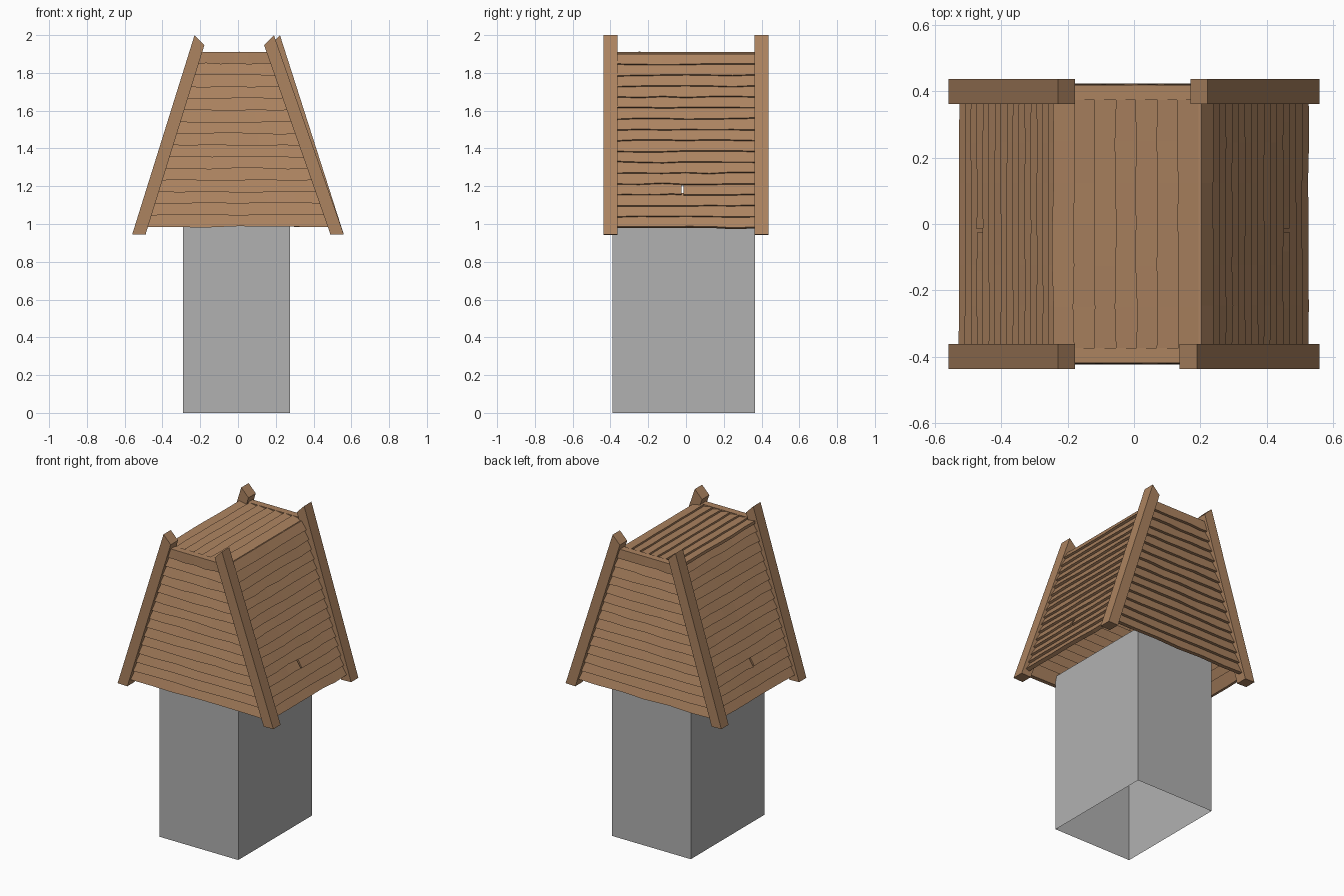
import bpy, bmesh, math, random
from mathutils import Vector as V

if "Cube" in bpy.data.objects:
    bpy.data.objects.remove(bpy.data.objects["Cube"])

random.seed(4)


def material(name, rgb):
    m = bpy.data.materials.new(name)
    m.diffuse_color = (*rgb, 1)
    m.use_nodes = True
    m.node_tree.nodes["Principled BSDF"].inputs["Base Color"].default_value = m.diffuse_color
    return m


WOOD = material("brown wood", (0.413, 0.227, 0.117))
STONE = material("plain grey", (0.44, 0.44, 0.44))


def finish(name, bm, mat):
    bmesh.ops.recalc_face_normals(bm, faces=bm.faces)
    me = bpy.data.meshes.new(name)
    bm.to_mesh(me)
    bm.free()
    me.materials.append(mat)
    ob = bpy.data.objects.new(name, me)
    bpy.context.collection.objects.link(ob)
    return ob


def loft(bm, rings):
    """Closed solid through a list of four-point rings."""
    vs = [[bm.verts.new(p) for p in r] for r in rings]
    for a, b in zip(vs, vs[1:]):
        for i in range(4):
            j = (i + 1) % 4
            bm.faces.new((a[i], a[j], b[j], b[i]))
    bm.faces.new(vs[0])
    bm.faces.new(vs[-1])


def plank(bm, org, along, out, up, lo, hi, h, lap, thick, wob=0.004):
    """Lapped board: lo / hi are its (start, end) along the lower / upper edge."""
    rings = []
    n = 6
    for k in range(n + 1):
        t = k / n
        a = along * (lo[0] + (lo[1] - lo[0]) * t)
        b = along * (hi[0] + (hi[1] - hi[0]) * t)
        d = up * random.uniform(-wob, wob)
        e = out * random.uniform(-wob, 0) * 0.6
        p, q = org + a + d + e, org + b + up * h - out * lap
        rings.append((p, q, q - out * thick, p - out * thick))
    loft(bm, rings)


Z0, Z1 = 0.945, 2.0          # beam ends
P0, P1 = 0.985, 1.91         # boarded height
BOT = 0.56                   # outer beam foot
TOP = {(-1, -1): 0.23, (-1, 1): 0.23, (1, -1): 0.19, (1, 1): 0.222}


def edge(top, z):
    """Distance of the outer beam edge from the middle at height z."""
    return BOT + (top - BOT) * (z - Z0) / (Z1 - Z0)


# hollow pedestal, open underneath
bm = bmesh.new()
bmesh.ops.create_cube(bm, size=1)
for v in bm.verts:
    v.co = V((-0.0075 + v.co.x * 0.565, -0.0125 + v.co.y * 0.755, (v.co.z + 0.5) * 1.04))
low = [f for f in bm.faces if f.calc_center_median().z < 0.01]
finish("pedestal", bm, STONE)
ped = bpy.data.objects["pedestal"].data
bm = bmesh.new()
bm.from_mesh(ped)
bmesh.ops.delete(bm, geom=[f for f in bm.faces if f.calc_center_median().z < 0.01],
                 context='FACES_ONLY')
bm.to_mesh(ped)
bm.free()

# four leaning corner beams
for (sx, sy), top in TOP.items():
    bm = bmesh.new()
    prof = [(BOT, Z0), (BOT - 0.07, Z0 - 0.002), (top - 0.052, Z1 - 0.053), (top, Z1)]
    rings = [[V((sx * x, sy * y, z)) for x, z in prof] for y in (0.362, 0.437)]
    loft(bm, rings)
    finish(f"corner_beam_{'left' if sx < 0 else 'right'}_{'front' if sy < 0 else 'back'}",
           bm, WOOD)

# gable boards, front and back
N = 15
pitch = (P1 - P0) / N
for sy, name in ((-1, "front_boards"), (1, "back_boards")):
    bm = bmesh.new()
    for i in range(N):
        z = P0 + i * pitch
        last = i == N - 1
        h = pitch if last else pitch * 1.2

        def span(zz):
            return (-edge(TOP[-1, sy], zz) + 0.035, edge(TOP[1, sy], zz) - 0.035)
        plank(bm, V((0, sy * 0.424, z)), V((1, 0, 0)), V((0, sy, 0)), V((0, 0, 1)),
              span(z), span(z + h), h, 0.004 if last else 0.024, 0.045 if last else 0.026)
    finish(name, bm, WOOD)

# sloping side boards
N = 16
for sx, name, top in ((-1, "left_boards", 0.23), (1, "right_boards", 0.208)):
    bm = bmesh.new()
    up = V((sx * (top - BOT), 0, Z1 - Z0)).normalized()
    out = V((sx * up.z, 0, abs(up.x)))
    length = (P1 - 0.005 - P0) / up.z
    step = length / N
    org = V((sx * (edge(top, P0) - 0.018), 0, P0))
    for i in range(N):
        h = step if i == N - 1 else step * 1.2
        # one board is cracked in the middle
        spans = [(-0.37, -0.025), (-0.013, 0.37)] if i == 3 else [(-0.37, 0.37)]
        for s in spans:
            plank(bm, org + up * step * i, V((0, 1, 0)), out, up, s, s, h, 0.019, 0.026)
    finish(name, bm, WOOD)

# flat top boards
bm = bmesh.new()
N = 7
x0, x1 = -0.245, 0.195
step = (x1 - x0) / N
for i in range(N):
    h = step if i == N - 1 else step * 1.12
    plank(bm, V((x0 + i * step, 0, P1 + 0.002)), V((0, 1, 0)), V((0, 0, 1)), V((1, 0, 0)),
          (-0.375, 0.375), (-0.375, 0.375), h, 0.014, 0.02, 0.003)
finish("top_boards", bm, WOOD)
